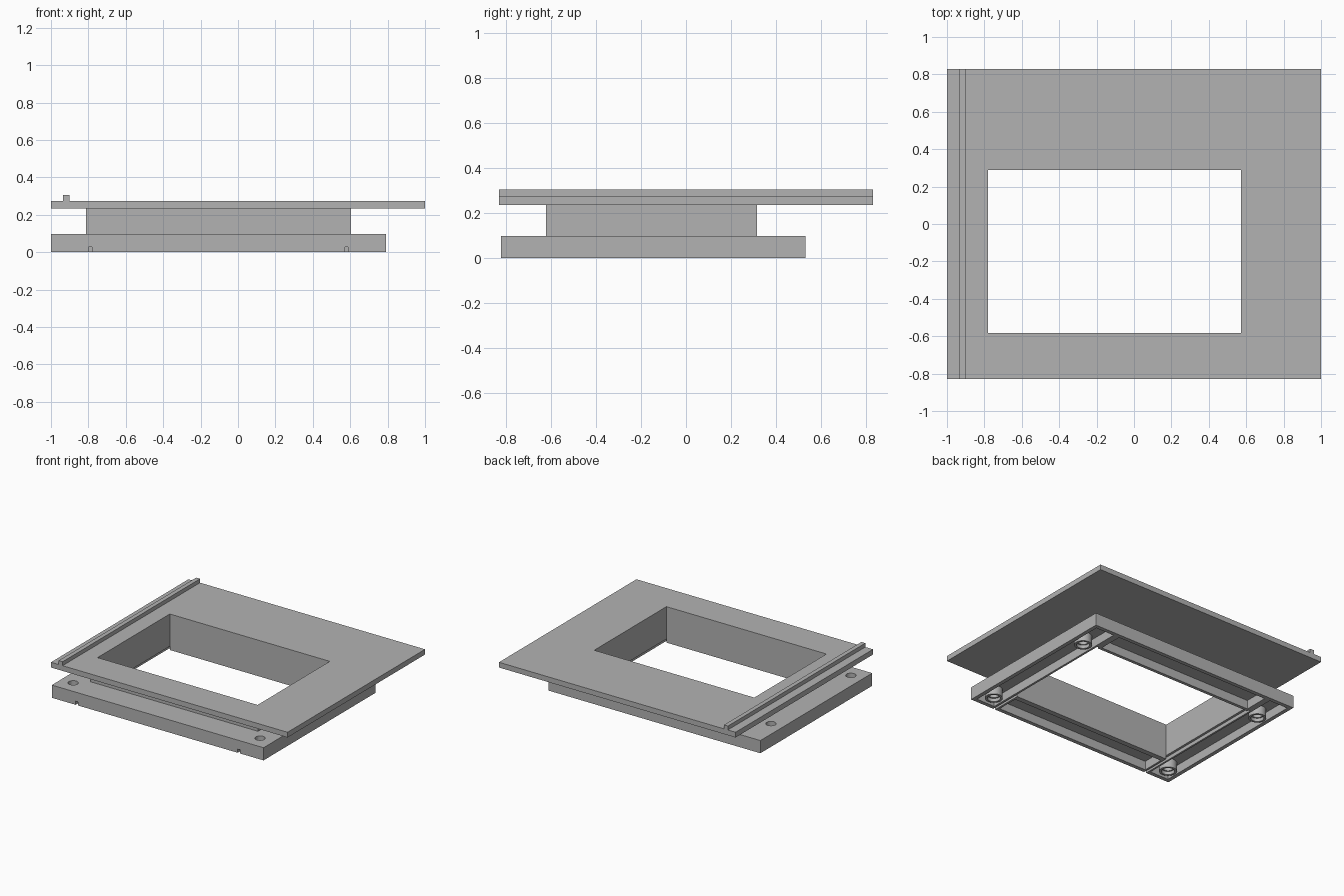
import bpy, bmesh, math
from mathutils import Matrix, Vector

if "Cube" in bpy.data.objects:
    bpy.data.objects.remove(bpy.data.objects["Cube"], do_unlink=True)

grey = bpy.data.materials.new("plain grey")
grey.use_nodes = True
grey.diffuse_color = (0.45, 0.45, 0.45, 1)
grey.node_tree.nodes["Principled BSDF"].inputs["Base Color"].default_value = grey.diffuse_color


def finish(name, bm):
    bmesh.ops.recalc_face_normals(bm, faces=bm.faces)
    mesh = bpy.data.meshes.new(name)
    bm.to_mesh(mesh)
    bm.free()
    mesh.materials.append(grey)
    obj = bpy.data.objects.new(name, mesh)
    bpy.context.collection.objects.link(obj)
    return obj


def add_box(bm, x0, x1, y0, y1, z0, z1):
    mid = Vector((x0 + x1, y0 + y1, z0 + z1)) / 2
    size = Matrix.Diagonal((x1 - x0, y1 - y0, z1 - z0, 1))
    bmesh.ops.create_cube(bm, size=1, matrix=Matrix.Translation(mid) @ size)


def frame(name, outer, inner, z0, z1):
    """Rectangular ring of height z0 to z1; rectangles are x0, x1, y0, y1."""
    bm = bmesh.new()

    def loop(rect, z):
        x0, x1, y0, y1 = rect
        return [bm.verts.new((x, y, z)) for x, y in ((x0, y0), (x1, y0), (x1, y1), (x0, y1))]

    loops = [loop(outer, z0), loop(outer, z1), loop(inner, z1), loop(inner, z0)]
    for a, b in zip(loops, loops[1:] + loops[:1]):
        for i in range(4):
            j = (i + 1) % 4
            bm.faces.new((a[i], a[j], b[j], b[i]))
    return finish(name, bm)


def cut(obj, bm):
    """Subtract the bmesh from the object and bake the result."""
    cutter = finish("cutter", bm)
    cutter.hide_render = True
    mod = obj.modifiers.new("cut", "BOOLEAN")
    mod.operation, mod.solver, mod.object = "DIFFERENCE", "EXACT", cutter
    bpy.context.view_layer.update()
    baked = bpy.data.meshes.new_from_object(obj.evaluated_get(bpy.context.evaluated_depsgraph_get()))
    obj.modifiers.clear()
    obj.data = baked
    bpy.data.objects.remove(cutter, do_unlink=True)


OPENING = (-0.78, 0.573, -0.582, 0.29)
NECK = (-0.812, 0.605, -0.622, 0.314)
BASE = (-1.0, 0.79, -0.82, 0.53)
BASE_TOP, ROOF, PLATE_Z, PLATE_TOP = 0.097, 0.067, 0.235, 0.275
WALL, HOLE_R = 0.03, 0.036
holes = [(x, y) for x in (-0.9, 0.68) for y in (-0.705, 0.26)]

# Top plate with its guide rail, and the neck below
frame("top_plate", (-1, 1, -0.83, 0.83), OPENING, PLATE_Z, PLATE_TOP)
frame("neck", NECK, OPENING, BASE_TOP, PLATE_Z)
rail = bmesh.new()
add_box(rail, -0.935, -0.902, -0.83, 0.83, PLATE_TOP, 0.305)
finish("guide_rail", rail)

# Base, hollowed from below into four pockets divided by ribs
base = frame("base", BASE, OPENING, 0, BASE_TOP)
pockets = bmesh.new()
low, high = BASE[2] + WALL, BASE[3] - WALL
for x0, x1, y0, y1 in (
    (BASE[0] + WALL, NECK[0], low, high),
    (NECK[1], BASE[1] - WALL, low, high),
    (-0.765, 0.555, low, NECK[2]),
    (-0.765, 0.555, NECK[3], high),
):
    add_box(pockets, x0, x1, y0, y1, -0.1, ROOF)
cut(base, pockets)

# Cable grooves running in from the front
grooves = bmesh.new()
for x in (-0.789, 0.58):
    add_box(grooves, x - 0.009, x + 0.009, -0.9, 0.305, -0.1, 0.028)
cut(base, grooves)

# Screw holes through the roof of the base
drills = bmesh.new()
for x, y in holes:
    bmesh.ops.create_cone(drills, cap_ends=True, segments=32, radius1=HOLE_R, radius2=HOLE_R,
                          depth=0.2, matrix=Matrix.Translation((x, y, 0.1)))
cut(base, drills)

# Screw bosses with a counterbore at the bottom
profile = ((HOLE_R, ROOF), (0.062, ROOF), (0.062, 0), (0.046, 0), (0.046, 0.025), (HOLE_R, 0.025))
for n, (hx, hy) in enumerate(holes):
    bm = bmesh.new()
    ring = [bm.verts.new((hx + r, hy, z)) for r, z in profile]
    edges = [bm.edges.new((ring[i], ring[(i + 1) % len(ring)])) for i in range(len(ring))]
    bmesh.ops.spin(bm, geom=ring + edges, cent=(hx, hy, 0), axis=(0, 0, 1),
                   angle=math.tau, steps=32, use_duplicate=False)
    bmesh.ops.remove_doubles(bm, verts=bm.verts, dist=0.0001)
    boss = finish(f"screw_boss_{n + 1}", bm)
    bpy.ops.object.select_all(action="DESELECT")
    boss.select_set(True)
    bpy.context.view_layer.objects.active = boss
    bpy.ops.object.shade_smooth_by_angle()
